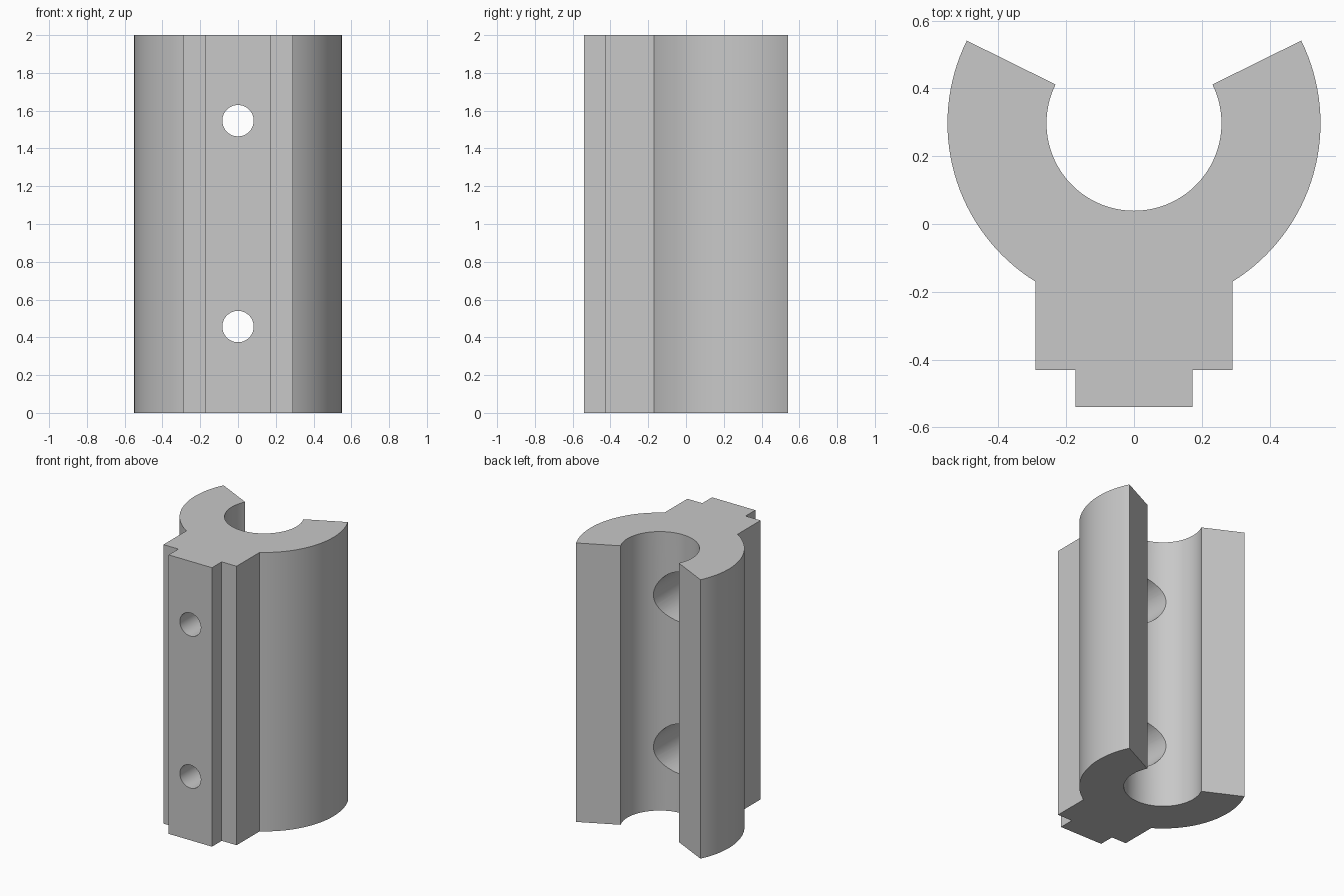
import bpy
import bmesh
from math import atan2, cos, radians, sin, pi
from mathutils import Matrix

if "Cube" in bpy.data.objects:
    bpy.data.objects.remove(bpy.data.objects["Cube"], do_unlink=True)

HEIGHT = 2.0
CENTER_Y = 0.297
OUTER, BORE = 0.55, 0.258
LIP = radians(26.3)
BLOCK_X, BLOCK_Y = 0.29, -0.43
KEY_X, KEY_Y = 0.172, -0.54

gray = bpy.data.materials.new("plain gray")
gray.use_nodes = True
color = (0.58, 0.58, 0.58, 1)
gray.diffuse_color = color
gray.node_tree.nodes["Principled BSDF"].inputs["Base Color"].default_value = color


def arc(radius, start, end, steps):
    angles = [start + (end - start) * i / steps for i in range(steps + 1)]
    return [(radius * cos(a), CENTER_Y + radius * sin(a)) for a in angles]


def make_object(name, bm):
    bmesh.ops.recalc_face_normals(bm, faces=bm.faces)
    mesh = bpy.data.meshes.new(name)
    bm.to_mesh(mesh)
    bm.free()
    mesh.materials.append(gray)
    obj = bpy.data.objects.new(name, mesh)
    bpy.context.collection.objects.link(obj)
    return obj


# Right half of the clamp section, from bore bottom round to the key, then mirrored
join = -atan2((OUTER ** 2 - BLOCK_X ** 2) ** 0.5, BLOCK_X)
half = arc(BORE, -pi / 2, LIP, 32) + arc(OUTER, LIP, join, 32)
half += [(BLOCK_X, BLOCK_Y), (KEY_X, BLOCK_Y), (KEY_X, KEY_Y)]
profile = half + [(-x, y) for x, y in reversed(half[1:])]

# Extruded clamp body
bm = bmesh.new()
base = bm.faces.new([bm.verts.new((x, y, 0)) for x, y in profile])
top = bmesh.ops.extrude_face_region(bm, geom=[base])["geom"]
bmesh.ops.translate(bm, vec=(0, 0, HEIGHT),
                    verts=[v for v in top if isinstance(v, bmesh.types.BMVert)])
body = make_object("clamp_body", bm)


# Stepped bolt holes: narrow at the front, wide inside the bore
def cut_hole(name, radius, y0, y1, z):
    bm = bmesh.new()
    place = Matrix.Translation((0, (y0 + y1) / 2, z)) @ Matrix.Rotation(pi / 2, 4, "X")
    bmesh.ops.create_cone(bm, cap_ends=True, segments=64, radius1=radius,
                          radius2=radius, depth=y1 - y0, matrix=place)
    cutter = make_object(name, bm)
    cutter.hide_render = True
    mod = body.modifiers.new(name, "BOOLEAN")
    mod.operation = "DIFFERENCE"
    mod.solver = "EXACT"
    mod.object = cutter
    bpy.ops.object.modifier_apply(modifier=name)
    bpy.data.objects.remove(cutter, do_unlink=True)


bpy.ops.object.select_all(action="DESELECT")
bpy.context.view_layer.objects.active = body
body.select_set(True)
for z in (0.457, 1.547):
    cut_hole("bolt_hole_cutter", 0.083, -0.7, 0.2, z)
    cut_hole("counterbore_cutter", 0.18, -0.3, 0.3, z)

body.select_set(True)
bpy.ops.object.shade_smooth_by_angle(angle=radians(25))
